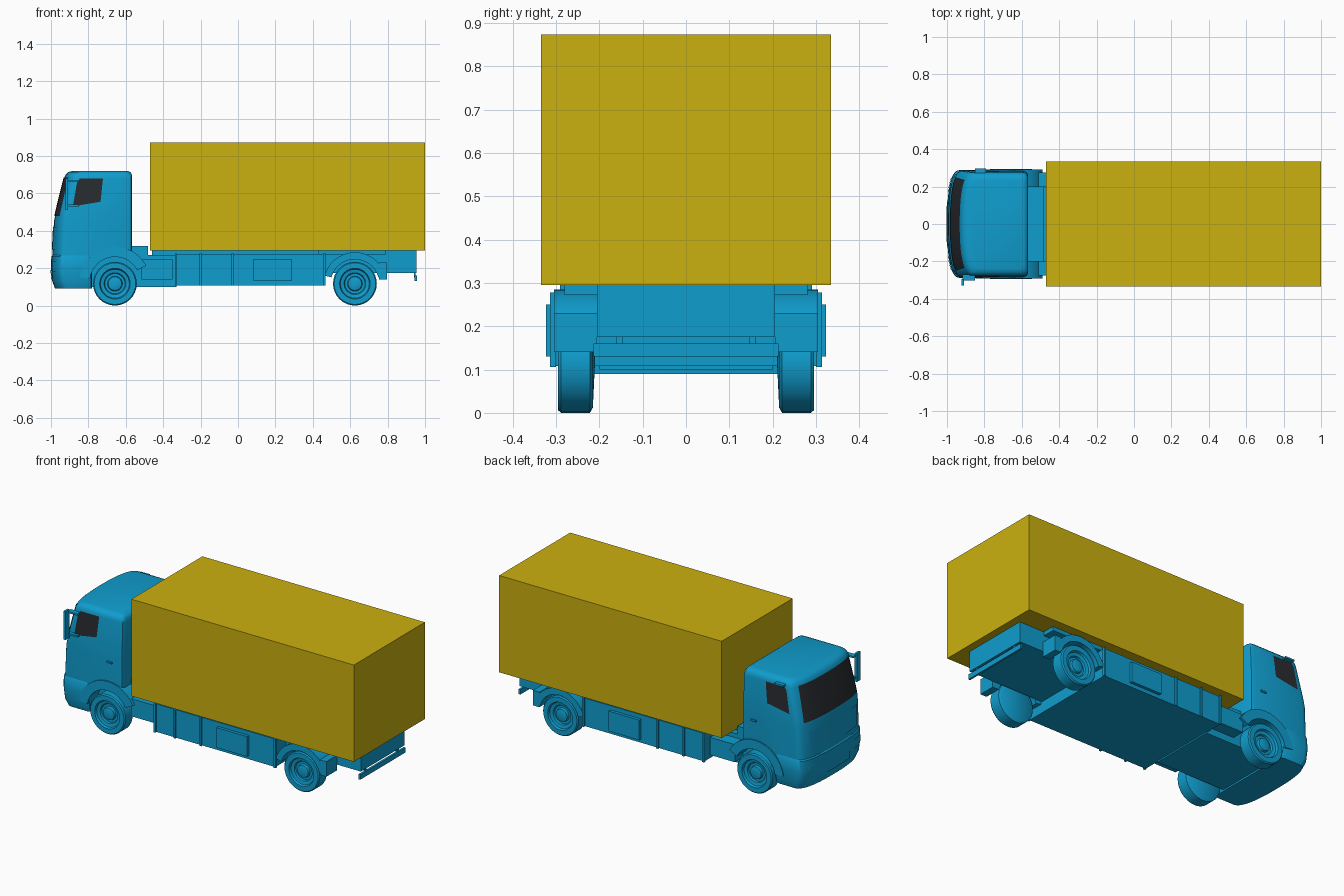
import bpy, bmesh, math

if "Cube" in bpy.data.objects:
    bpy.data.objects.remove(bpy.data.objects["Cube"])


def material(name, rgb):
    m = bpy.data.materials.new(name)
    m.diffuse_color = (*rgb, 1)
    m.use_nodes = True
    m.node_tree.nodes["Principled BSDF"].inputs["Base Color"].default_value = m.diffuse_color
    return m


BLUE = material("blue_paint", (0.005, 0.34, 0.62))
YELLOW = material("yellow_paint", (0.6, 0.44, 0.005))
GLASS = material("dark_glass", (0.022, 0.025, 0.03))


def make(name, verts, faces, mat=BLUE, smooth=False, fix=True):
    me = bpy.data.meshes.new(name)
    me.from_pydata(verts, [], faces)
    bm = bmesh.new()
    bm.from_mesh(me)
    if fix:
        bmesh.ops.remove_doubles(bm, verts=bm.verts, dist=1e-5)
        bmesh.ops.recalc_face_normals(bm, faces=bm.faces)
    bm.to_mesh(me)
    bm.free()
    me.materials.append(mat)
    ob = bpy.data.objects.new(name, me)
    bpy.context.collection.objects.link(ob)
    if smooth:
        bpy.ops.object.select_all(action='DESELECT')
        ob.select_set(True)
        bpy.context.view_layer.objects.active = ob
        bpy.ops.object.shade_smooth_by_angle(angle=math.radians(35))
    return ob


def prism(name, pts, y0, y1, mat=BLUE, smooth=False):
    """Extrude an x-z outline from y0 to y1."""
    n = len(pts)
    v = [(x, y, z) for y in (y0, y1) for x, z in pts]
    f = [(i, (i + 1) % n, n + (i + 1) % n, n + i) for i in range(n)]
    f += [tuple(range(n)), tuple(range(2 * n - 1, n - 1, -1))]
    return make(name, v, f, mat, smooth)


def box(name, x0, x1, y0, y1, z0, z1, mat=BLUE):
    return prism(name, [(x0, z0), (x1, z0), (x1, z1), (x0, z1)], y0, y1, mat)


def pair(name, x0, x1, y0, y1, z0, z1):
    box(name + "_right", x0, x1, -y1, -y0, z0, z1)
    box(name + "_left", x0, x1, y0, y1, z0, z1)


def arch(name, cx, cz, r0, r1, a0, a1, y0, y1, n=14):
    angs = [math.radians(a0 + (a1 - a0) * i / n) for i in range(n + 1)]
    pts = [(cx + r1 * math.cos(a), cz + r1 * math.sin(a)) for a in angs]
    pts += [(cx + r0 * math.cos(a), cz + r0 * math.sin(a)) for a in reversed(angs)]
    prism(name + "_right", pts, -y1, -y0, smooth=True)
    prism(name + "_left", pts, y0, y1, smooth=True)


# Cab sections: height, front x, rear x, half width
CAB = [(0.26, -0.993, -0.566, 0.283), (0.45, -0.984, -0.566, 0.285),
       (0.50, -0.974, -0.566, 0.284), (0.68, -0.930, -0.566, 0.276),
       (0.700, -0.922, -0.568, 0.272), (0.713, -0.908, -0.575, 0.260),
       (0.720, -0.885, -0.590, 0.240)]
BUMPER = [(0.09, -0.978, -0.78, 0.272), (0.13, -0.993, -0.78, 0.285),
          (0.20, -1.000, -0.78, 0.288), (0.262, -0.998, -0.78, 0.287),
          (0.27, -0.992, -0.78, 0.282)]
DEPTH, POWER = 0.07, 2.5


def section(levels, z):
    for a, b in zip(levels, levels[1:]):
        if z <= b[0]:
            t = (z - a[0]) / (b[0] - a[0])
            return [p + (q - p) * t for p, q in zip(a, b)]
    return levels[-1]


def front_x(xf, hw, y):
    return xf + DEPTH * (1 - max(0, 1 - abs(y / hw) ** POWER) ** (1 / POWER))


def loft(name, levels, n=24):
    verts = []
    for z, xf, xr, hw in levels:
        for i in range(n + 1):
            s = math.sin(math.pi * (i / n - 0.5))
            y = hw * math.copysign(abs(s) ** (2 / POWER), s)
            verts.append((front_x(xf, hw, y), y, z))
        verts += [(xr - .025, hw, z), (xr - .007, hw - .007, z), (xr, hw - .025, z),
                  (xr, .025 - hw, z), (xr - .007, .007 - hw, z), (xr - .025, -hw, z)]
    m = n + 7
    faces = [(k * m + i, k * m + (i + 1) % m, (k + 1) * m + (i + 1) % m, (k + 1) * m + i)
             for k in range(len(levels) - 1) for i in range(m)]
    faces += [tuple(range(m)), tuple(range(len(verts) - m, len(verts)))]
    return make(name, verts, faces, smooth=True)


def front_patch(name, levels, y0, y1, z0, z1, mat=BLUE, off=0.004, top=1.0, n=16, rows=4):
    """Panel lying just in front of the lofted nose."""
    verts = []
    for k in range(rows + 1):
        z = z0 + (z1 - z0) * k / rows
        _, xf, _, hw = section(levels, z)
        w = 1 + (top - 1) * k / rows
        for i in range(n + 1):
            y = (y0 + (y1 - y0) * i / n) * w
            verts.append((front_x(xf, hw, y) - off, y, z))
    m = n + 1
    faces = [(k * m + i, (k + 1) * m + i, (k + 1) * m + i + 1, k * m + i + 1)
             for k in range(rows) for i in range(n)]
    make(name, verts, faces, mat, smooth=True, fix=False)


# Cab shell, bumper and front details
loft("cab", CAB)
loft("front_bumper", BUMPER)
front_patch("windshield", CAB, -0.25, 0.25, 0.48, 0.685, GLASS, top=0.94)
front_patch("grille", CAB, -0.21, 0.21, 0.30, 0.42, top=1.08)
front_patch("bumper_intake", BUMPER, -0.12, 0.12, 0.14, 0.19)
for s, side in ((-1, "right"), (1, "left")):
    a, b = sorted((s * 0.17, s * 0.25))
    front_patch("headlight_" + side, BUMPER, a, b, 0.18, 0.235)
    # Side window and door handle
    win = [(-0.883, 0.53), (-0.735, 0.555), (-0.722, 0.68), (-0.845, 0.68), (-0.86, 0.66)]
    verts = [(x, s * (section(CAB, z)[3] + 0.003), z) for x, z in win]
    order = tuple(range(5)) if s < 0 else tuple(range(4, -1, -1))
    make("side_window_" + side, verts, [order], GLASS, fix=False)
pair("door_handle", -0.665, -0.63, 0.28, 0.292, 0.425, 0.435)

# Mirrors: tall one on the right, small kerb mirror on the left
box("mirror_right", -0.922, -0.908, -0.33, -0.295, 0.51, 0.68)
for z in (0.53, 0.66):
    box("mirror_arm", -0.916, -0.85, -0.302, -0.27, z, z + 0.01)
box("mirror_left", -0.85, -0.79, 0.27, 0.297, 0.685, 0.695)

# Front arches, cab underbody and parts behind the cab
arch("front_fender", -0.658, 0.125, 0.135, 0.19, 28, 172, 0.20, 0.291)
box("cab_underbody", -0.80, -0.33, -0.2, 0.2, 0.10, 0.27)
box("engine_cover", -0.60, -0.48, -0.2, 0.2, 0.2, 0.318)
pair("step_block", -0.515, -0.35, 0.19, 0.275, 0.14, 0.245)

# Middle chassis with ribs and side lockers
box("chassis", -0.335, 0.46, -0.305, 0.305, 0.108, 0.275)
for x in (-0.338, -0.207, -0.035, 0.455):
    pair("skirt_rib", x, x + 0.012, 0.30, 0.314, 0.106, 0.278)
pair("locker", 0.083, 0.285, 0.30, 0.323, 0.13, 0.25)
box("subframe", -0.46, 0.95, -0.16, 0.16, 0.26, 0.298)

# Rear frame, fenders and under-run bar
box("rear_frame", 0.44, 0.955, -0.205, 0.205, 0.175, 0.296)
box("rear_deck", 0.43, 0.79, -0.28, 0.28, 0.272, 0.297)
arch("rear_fender", 0.625, 0.117, 0.13, 0.168, 15, 165, 0.205, 0.305)
pair("mudguard", 0.755, 0.797, 0.205, 0.305, 0.14, 0.23)
box("underrun_bar", 0.945, 0.957, -0.213, 0.213, 0.13, 0.16)
pair("underrun_bracket", 0.94, 0.95, 0.145, 0.16, 0.15, 0.18)

# Cargo box
box("cargo_box", -0.47, 1.0, -0.335, 0.335, 0.295, 0.873, YELLOW)

# Wheels: revolved (radius, y) profile
RIM = [(0, .21), (.105, .215), (.117, .222), (.117, .288), (.111, .295), (.082, .295),
       (.077, .282), (.058, .278), (.054, .268), (.040, .268), (.036, .282), (.022, .286), (0, .286)]


def wheel(name, cx, s, n=32):
    verts, faces = [], []
    for r, y in RIM:
        for i in range(n):
            a = 2 * math.pi * i / n
            verts.append((cx + r * math.cos(a), s * y, 0.117 + r * math.sin(a)))
    for k in range(len(RIM) - 1):
        for i in range(n):
            j = (i + 1) % n
            if k == 0:
                faces.append((0, n + j, n + i))
            elif k == len(RIM) - 2:
                faces.append((k * n + i, k * n + j, (k + 1) * n))
            else:
                faces.append((k * n + i, k * n + j, (k + 1) * n + j, (k + 1) * n + i))
    ob = make(name, verts, faces, smooth=True)
    bm = bmesh.new()
    bm.from_mesh(ob.data)
    bmesh.ops.delete(bm, geom=[v for v in bm.verts if not v.link_faces], context='VERTS')
    bm.to_mesh(ob.data)
    bm.free()


for label, cx in (("front", -0.658), ("rear", 0.625)):
    wheel(label + "_wheel_right", cx, -1)
    wheel(label + "_wheel_left", cx, 1)
